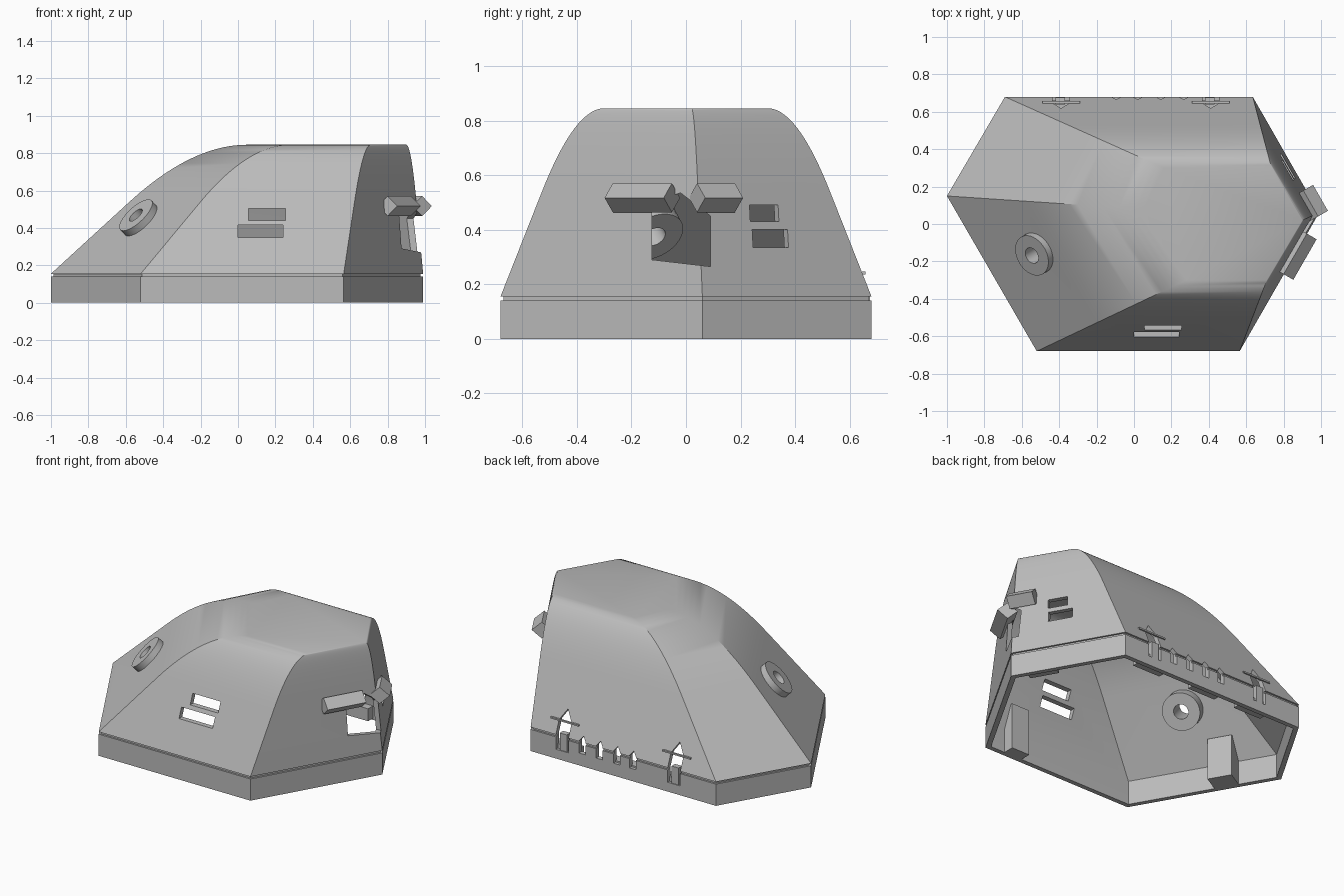
import bpy, bmesh, math
from mathutils import Vector

cube = bpy.data.objects.get("Cube")
if cube:
    bpy.data.objects.remove(cube)

grey = bpy.data.materials.new("plain_grey")
grey.use_nodes = True
grey.diffuse_color = (0.5, 0.5, 0.5, 1)
grey.node_tree.nodes["Principled BSDF"].inputs["Base Color"].default_value = (0.5, 0.5, 0.5, 1)

UP = Vector((0, 0, 1))
X, Y = Vector((1, 0, 0)), Vector((0, 1, 0))
BASE = [Vector(p) for p in ((-1, .15), (-.52, -.68), (.565, -.68), (.99, .06), (.635, .68), (-.69, .68))]
CROWN = [Vector(p) for p in ((.05, .08), (.28, -.3), (.71, -.3), (.9, .02), (.735, .3), (.16, .3))]
WALL = .03


def add_object(name, bm):
    bmesh.ops.recalc_face_normals(bm, faces=bm.faces)
    mesh = bpy.data.meshes.new(name)
    bm.to_mesh(mesh)
    bm.free()
    mesh.materials.append(grey)
    ob = bpy.data.objects.new(name, mesh)
    bpy.context.collection.objects.link(ob)
    return ob


def prism(name, points, origin, u, v, w, depth):
    """Polygon in the u-v plane, extruded along w."""
    bm = bmesh.new()
    o = Vector(origin)
    rows = [[bm.verts.new(o + u * a + v * b + w * d) for a, b in points] for d in (0, depth)]
    bm.faces.new(rows[0])
    bm.faces.new(rows[1])
    n = len(points)
    for i in range(n):
        j = (i + 1) % n
        bm.faces.new((rows[0][i], rows[0][j], rows[1][j], rows[1][i]))
    return add_object(name, bm)


def rect(a, b, c, d):
    return [(a, c), (b, c), (b, d), (a, d)]


def circle(r, n=40):
    return [(r * math.cos(math.tau * i / n), r * math.sin(math.tau * i / n)) for i in range(n)]


def inset(poly, w):
    """Move every side of a polygon inward by w."""
    out = []
    for i, p in enumerate(poly):
        a = (p - poly[i - 1]).normalized()
        b = (poly[(i + 1) % len(poly)] - p).normalized()
        na, nb = Vector((-a.y, a.x)), Vector((-b.y, b.x))
        out.append(p + (na + nb) * (w / (1 + na.dot(nb))))
    return out


def side(i):
    """Start corner, direction along the side, inward direction."""
    a, b = BASE[i].to_3d(), BASE[(i + 1) % 6].to_3d()
    d = (b - a).normalized()
    return a, d, UP.cross(d)


def cut(ob, cutters):
    bpy.context.view_layer.objects.active = ob
    for c in cutters:
        c.hide_render = True
        m = ob.modifiers.new("cut", 'BOOLEAN')
        m.operation, m.solver, m.object = 'DIFFERENCE', 'EXACT', c
        bpy.ops.object.modifier_apply(modifier=m.name)


def smooth(ob, degrees=30):
    bpy.ops.object.select_all(action='DESELECT')
    ob.select_set(True)
    bpy.context.view_layer.objects.active = ob
    bpy.ops.object.shade_smooth_by_angle(angle=math.radians(degrees))


# Hollow hexagonal shell: straight base, groove, sloping sides and rounded shoulders
def corners(g):
    return [a.lerp(b, g) for a, b in zip(BASE, CROWN)]


profile = [(0, .155)]
for k in range(15):
    t = k / 14
    q = 1 - t
    profile.append((.4 * q * q + 1.434 * q * t + t * t,
                    .54 * q * q + 1.69 * q * t + .845 * t * t))

groove = inset(BASE, .012)
outer = [(BASE, 0), (BASE, .14), (groove, .14), (groove, .155)] + [(corners(g), z) for g, z in profile]
inner = [(inset(BASE, WALL), 0)] + [(inset(corners(g), WALL), z - WALL * g) for g, z in profile]

bm = bmesh.new()
loops = [[bm.verts.new((p.x, p.y, z)) for p in poly] for poly, z in inner[::-1] + outer]
for lo, hi in zip(loops, loops[1:]):
    for i in range(6):
        j = (i + 1) % 6
        bm.faces.new((lo[i], lo[j], hi[j], hi[i]))
bm.faces.new(loops[0])
bm.faces.new(loops[-1])
shell = add_object("shell", bm)

# Slots in the front, the right rear side and the ring hole
cutters = []
for a, b, c, d in ((.055, .255, .44, .505), (0, .24, .35, .415)):
    cutters.append(prism("front_slot_cutter", rect(a, b, c, d), (0, -.75, 0), X, UP, Y, .35))
o, d, n = side(3)
for a, b, c, e in ((.25, .355, .43, .49), (.255, .385, .335, .4)):
    start = (a - o.y) / d.y
    end = (b - o.y) / d.y
    cutters.append(prism("side_slot_cutter", rect(start, end, c, e), o - n * .1, d, UP, n, .4))

# Opening through the right corner
cutters.append(prism("corner_cutter", [(-.125, .29), (.09, .265), (.09, .45), (-.02, .535), (-.125, .5)],
                     (.7, 0, 0), Y, UP, X, .5))


# Pointed openings along the back
def house(x, w, low, shoulder, tip):
    return [(x - w, low), (x + w, low), (x + w, shoulder), (x, tip), (x - w, shoulder)]


for x in (-.094, .02, .144, .266):
    cutters.append(prism("small_vent_cutter", house(x, .023, .08, .16, .19), (0, .5, 0), X, UP, Y, .3))
for x in (-.39, .41):
    cutters.append(prism("large_vent_cutter", house(x, .045, .06, .24, .31), (0, .5, 0), X, UP, Y, .3))

# Ring boss on the left sloping side
o, along, inward = side(0)
axis = (UP * .68 - inward * .73).normalized()
across = axis.cross(along)
centre = Vector((-.54, -.165, .462))
ring = prism("ring", circle(.115), centre - axis * .13, along, across, axis, .14)
bore = prism("bore_cutter", circle(.045), centre - axis * .3, along, across, axis, .5)
socket = prism("socket_cutter", circle(.1), centre - axis * .3, along, across, axis, .5)
cut(ring, [bore])
cut(shell, cutters + [socket])
for c in cutters + [bore, socket]:
    bpy.data.objects.remove(c)
smooth(shell)
smooth(ring)

# Diamond bars either side of the right corner
diamond = [(.06, 0), (0, .053), (-.06, 0), (0, -.053)]
for name, i, mid, length in (("right_front_bar", 2, (.862, -.16, .517), .25),
                             ("right_rear_bar", 3, (.945, .11, .517), .16)):
    _, d, n = side(i)
    prism(name, diamond, Vector(mid) - d * length / 2, n, UP, d, length)


# Inner posts and tabs on the walls
def wall_block(name, i, at, width, section):
    o, d, n = side(i)
    prism(name, section, o + d * (at - width / 2), n, UP, d, width)


wall_block("front_post", 1, .9, .13, [(.02, 0), (.1, 0), (.1, .3), (.08, .3), (.02, .155)])
wall_block("left_post", 0, .33, .15, [(.02, 0), (.15, 0), (.15, .27), (.13, .27), (.02, .155)])
tab = rect(.02, .08, .01, .09)
for x in (.41, -.01, -.36):
    wall_block("back_tab", 4, BASE[4].x - x, .2, tab)
wall_block("side_tab", 3, .18, .18, tab)

# Clips and thin cross bars in the large back openings
for x in (-.39, .41):
    prism("back_clip", rect(x - .03, x + .02, .06, .17), (0, .64, 0), X, UP, Y, .035)
    prism("back_cross_bar", rect(x - .1, x + .1, .236, .246), (0, .645, 0), X, UP, Y, .012)
